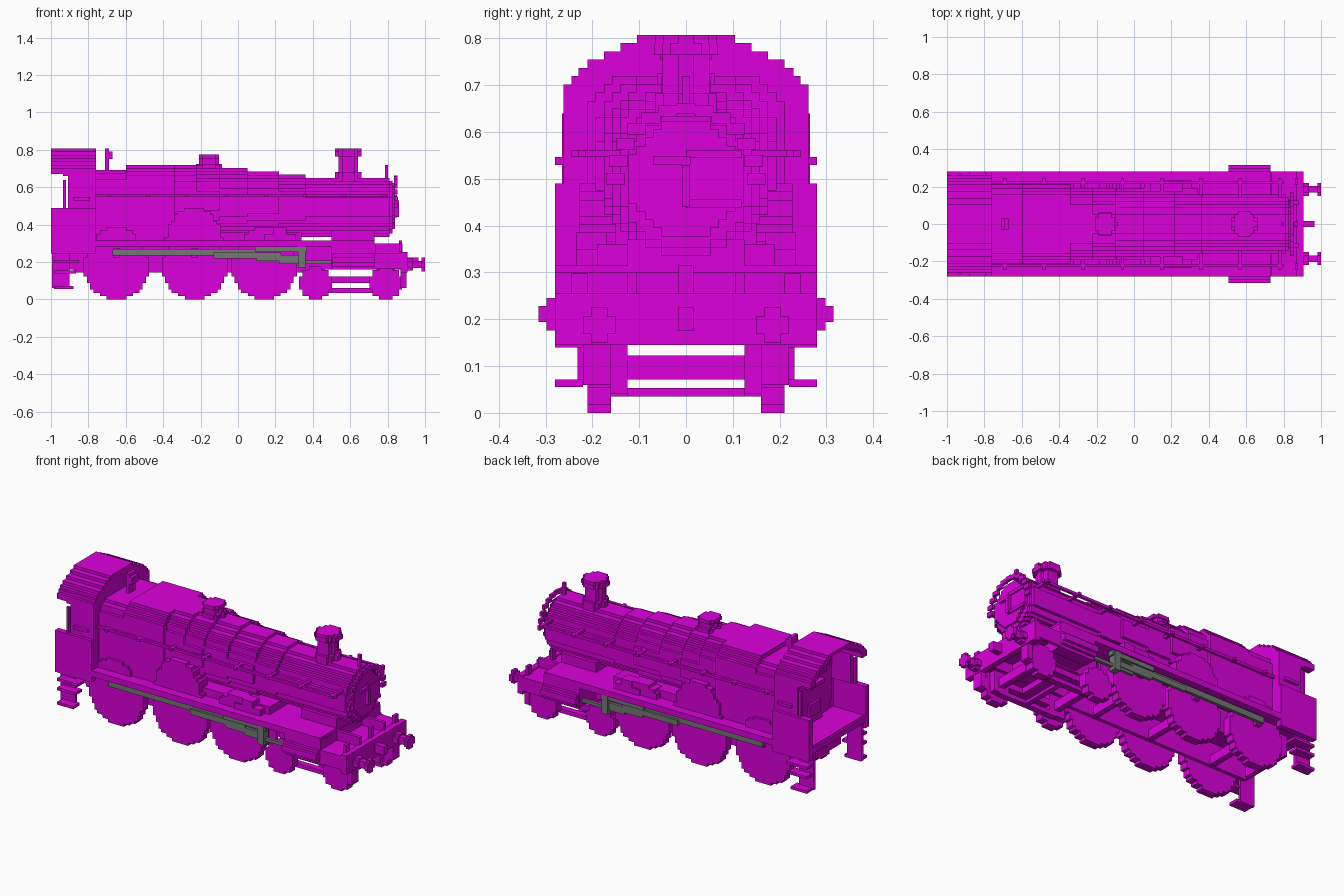
import bpy, bmesh, math

if "Cube" in bpy.data.objects:
    bpy.data.objects.remove(bpy.data.objects["Cube"])

V = 2 / 114  # size of one block step


def material(name, rgb):
    m = bpy.data.materials.new(name)
    m.use_nodes = True
    m.diffuse_color = (*rgb, 1)
    m.node_tree.nodes["Principled BSDF"].inputs["Base Color"].default_value = (*rgb, 1)
    return m


MAGENTA = material("magenta", (0.71, 0, 0.71))
GREY = material("rod grey", (0.17, 0.19, 0.17))


def finish(bm, name, mat):
    bmesh.ops.recalc_face_normals(bm, faces=bm.faces)
    me = bpy.data.meshes.new(name)
    bm.to_mesh(me)
    bm.free()
    me.materials.append(mat)
    ob = bpy.data.objects.new(name, me)
    bpy.context.collection.objects.link(ob)


def box(name, x, y, z, mat=MAGENTA):
    bm = bmesh.new()
    bmesh.ops.create_cube(bm, size=1)
    for v in bm.verts:
        for i, (a, b) in enumerate((x, y, z)):
            v.co[i] = a if v.co[i] < 0 else b
    finish(bm, name, mat)


def pair(name, x, y, z, mat=MAGENTA):
    box("left_" + name, x, y, z, mat)
    box("right_" + name, x, (-y[1], -y[0]), z, mat)


def stepped(name, axis, span, centre, r, rv=None, power=2, low=None):
    """Prism along an axis whose round section is cut into block steps."""
    rv = rv or r
    n = max(3, round(2 * rv / V))
    h = 2 * rv / n
    side = []
    for k in range(n):
        a = -rv + k * h
        if low is not None and a < low - 1e-4:
            continue
        t = abs((a + h / 2) / rv)
        w = max(1, round(r * (1 - t ** power) ** (1 / power) / V)) * V
        if side and abs(side[-1][0] - w) < 1e-5:
            side[-1] = (w, a + h)
        else:
            side += [(w, a), (w, a + h)]
    outline = side + [(-w, a) for w, a in reversed(side)]
    bm = bmesh.new()
    verts = []
    for u, v in outline:
        u, v, s = u + centre[0], v + centre[1], span[0]
        verts.append(bm.verts.new({"x": (s, u, v), "y": (u, s, v), "z": (u, v, s)}[axis]))
    face = bm.faces.new(verts)
    ext = bmesh.ops.extrude_face_region(bm, geom=[face])
    for v in ext["geom"]:
        if isinstance(v, bmesh.types.BMVert):
            v.co["xyz".index(axis)] = span[1]
    finish(bm, name, MAGENTA)


# Running plate, frames and front deck
box("running_plate", (-1, 0.73), (-0.28, 0.28), (0.28, 0.315))
box("front_deck", (0.71, 0.9), (-0.28, 0.28), (0.22, 0.246))
box("deck_riser", (0.71, 0.735), (-0.28, 0.28), (0.16, 0.3))
pair("deck_valance", (0.73, 0.88), (0.262, 0.28), (0.165, 0.23))
box("boiler_cradle", (-0.76, 0.34), (-0.19, 0.19), (0.31, 0.36))
box("smokebox_saddle", (0.5, 0.73), (-0.125, 0.125), (0.16, 0.37))
pair("main_frame", (-0.88, 0.36), (0.14, 0.16), (0.145, 0.3))
pair("front_frame", (0.36, 0.88), (0.105, 0.125), (0.16, 0.3))
box("frame_stretcher", (-0.9, -0.87), (-0.16, 0.16), (0.16, 0.3))

# Boiler, tapering forward in rings, with smokebox and door
rings = ((-0.24, -0.1, 0.72), (-0.1, 0.05, 0.702), (0.05, 0.22, 0.684),
         (0.22, 0.36, 0.667), (0.36, 0.81, 0.65))
for i, (a, b, top) in enumerate(rings):
    rad = (top - 0.335) / 2
    stepped(f"boiler_ring_{i}", "x", (a, b), (0, 0.335 + rad), rad)
stepped("smokebox_rim", "x", (0.78, 0.825), (0, 0.493), 0.14)
stepped("smokebox_door", "x", (0.82, 0.84), (0, 0.5), 0.123)
box("door_handle", (0.83, 0.86), (-0.009, 0.009), (0.44, 0.53))
box("door_handle_bar", (0.84, 0.855), (-0.07, 0.01), (0.53, 0.548))
for s in (-1, 1):
    box("door_hinge", (0.83, 0.85), (0, 0.12), (0.5 + s * 0.053 - 0.009, 0.5 + s * 0.053 + 0.009))

# Square-shouldered firebox
stepped("firebox", "x", (-0.6, -0.34), (0, 0.516), 0.21, 0.204, 5)
stepped("firebox_front", "x", (-0.34, -0.22), (0, 0.516), 0.2, 0.204, 3)
stepped("firebox_rear", "x", (-0.77, -0.6), (0, 0.5), 0.21, 0.193, 5)
box("firebox_base", (-0.77, -0.3), (-0.21, 0.21), (0.31, 0.46))

# Chimney, valve cover and whistle
for name, x, parts in (
    ("chimney", 0.59, ((0.63, 0.682, 0.066), (0.68, 0.775, 0.05), (0.765, 0.79, 0.068), (0.79, 0.807, 0.066))),
    ("valve_cover", -0.155, ((0.67, 0.725, 0.062), (0.72, 0.755, 0.045), (0.755, 0.775, 0.056))),
):
    for i, (a, b, r) in enumerate(parts):
        stepped(f"{name}_{i}", "z", (a, b), (x, 0), r)
box("whistle_stem", (-0.71, -0.69), (-0.03, 0.03), (0.68, 0.807))
box("whistle_body", (-0.7, -0.67), (-0.03, 0.03), (0.75, 0.79))

# Handrails, with the stepped arc over the smokebox door
pair("handrail", (-0.76, 0.8), (0.215, 0.23), (0.547, 0.562))
for i in range(8):
    x = -0.7 + i * 0.21
    pair("rail_post", (x, x + V), (0.14, 0.245), (0.547, 0.562))
for i in range(13):
    a = math.pi * i / 12
    y, z = 0.15 * math.cos(a), 0.5 + 0.15 * math.sin(a)
    box("door_rail", (0.835, 0.852), (y - 0.02, y + 0.02), (z - 0.012, z + 0.012))
box("top_lamp_bracket", (0.785, 0.803), (-0.009, 0.009), (0.64, 0.72))

# Cab: side sheets, front wall, arched roof and open rear
pair("cab_lower_side", (-1, -0.76), (0.245, 0.28), (0.245, 0.49))
pair("cab_upper_side", (-0.91, -0.76), (0.235, 0.262), (0.49, 0.702))
pair("cab_side_curve", (-0.935, -0.9), (0.235, 0.262), (0.66, 0.702))
pair("cab_grab_rail", (-0.935, -0.92), (0.25, 0.265), (0.49, 0.64))
pair("cab_arm_rest", (-0.88, -0.79), (0.25, 0.28), (0.53, 0.547))
box("cab_front_lower", (-0.79, -0.76), (-0.26, 0.26), (0.31, 0.7))
levels = ((0.262, 0.67), (0.245, 0.702), (0.23, 0.72), (0.21, 0.737),
          (0.175, 0.755), (0.14, 0.772), (0.105, 0.79))
for i, (w, z) in enumerate(levels):
    top = levels[i + 1][1] if i < 6 else 0.807
    inner = max(0, levels[i + 1][0] - 0.03) if i < 6 else 0
    pair(f"roof_step_{i}", (-1, -0.76), (inner, w), (z, top))
    box(f"cab_front_step_{i}", (-0.79, -0.76), (-w, w), (z, top))
box("cab_floor", (-0.99, -0.76), (-0.25, 0.25), (0.28, 0.32))
stepped("backhead", "x", (-0.83, -0.78), (0, 0.5), 0.18, 0.17, 3)
box("fire_door", (-0.845, -0.82), (-0.05, 0.05), (0.38, 0.45))
box("regulator_handle", (-0.86, -0.83), (-0.07, 0.07), (0.55, 0.57))
pair("gauge", (-0.85, -0.82), (0.05, 0.1), (0.6, 0.65))

# Cab steps
pair("step_back", (-0.995, -0.9), (0.215, 0.232), (0.06, 0.29))
for i, z in enumerate((0.055, 0.14, 0.195)):
    pair(f"cab_step_{i}", (-0.985, -0.88 + i * 0.015), (0.22, 0.28), (z, z + 0.016))

# Driving wheels, axles and splashers
for s, side in ((-1, "right"), (1, "left")):
    y = sorted((s * 0.16, s * 0.21))
    for i, x in enumerate((-0.65, -0.232, 0.14)):
        stepped(f"{side}_driving_wheel_{i}", "y", y, (x, 0.174), 0.174)
        stepped(f"{side}_wheel_hub_{i}", "y", sorted((s * 0.2, s * 0.232)), (x, 0.25), 0.026)
    for i, x in enumerate((0.415, 0.79)):
        stepped(f"{side}_bogie_wheel_{i}", "y", y, (x, 0.088), 0.088)
    stepped(f"{side}_splasher", "y", sorted((s * 0.15, s * 0.228)), (-0.235, 0.315), 0.15, 0.175, 2, 0)
    for i, x in enumerate((-0.65, 0.14)):
        stepped(f"{side}_low_splasher_{i}", "y", sorted((s * 0.15, s * 0.225)), (x, 0.315), 0.11, 0.07, 2, 0)
    # Outside cylinder and buffer
    stepped(f"{side}_cylinder", "x", (0.505, 0.73), (s * 0.245, 0.211), 0.07, 0.052)
    stepped(f"{side}_buffer_stem", "x", (0.89, 0.985), (s * 0.185, 0.187), 0.02)
    stepped(f"{side}_buffer_sleeve", "x", (0.89, 0.935), (s * 0.185, 0.187), 0.032)
    stepped(f"{side}_buffer_head", "x", (0.98, 1), (s * 0.185, 0.187), 0.038)
for i, x in enumerate((-0.65, -0.232, 0.14)):
    stepped(f"axle_{i}", "y", (-0.17, 0.17), (x, 0.174), 0.026)
pair("cylinder_cladding", (0.5, 0.73), (0.12, 0.28), (0.17, 0.3))
pair("reverser_box", (0.14, 0.31), (0.17, 0.235), (0.31, 0.35))
pair("reverser_step", (0.19, 0.26), (0.17, 0.235), (0.35, 0.385))

# Bogie frame
for i, x in enumerate((0.415, 0.79)):
    stepped(f"bogie_axle_{i}", "y", (-0.17, 0.17), (x, 0.097), 0.026)
    pair(f"bogie_horn_plate_{i}", (x - 0.05, x + 0.05), (0.125, 0.16), (0.04, 0.16))
pair("bogie_lower_bar", (0.42, 0.8), (0.125, 0.16), (0.035, 0.06))
pair("bogie_upper_bar", (0.4, 0.82), (0.125, 0.16), (0.088, 0.122))
box("bogie_stretcher", (0.56, 0.65), (-0.14, 0.14), (0.088, 0.122))
box("bogie_lower_tie", (0.6, 0.63), (-0.14, 0.14), (0.035, 0.053))

# Grey connecting and coupling rods
pair("coupling_rod", (-0.67, 0.1), (0.232, 0.25), (0.235, 0.27), GREY)
pair("connecting_rod", (-0.13, 0.23), (0.245, 0.263), (0.22, 0.252), GREY)
pair("small_end", (0.1, 0.34), (0.245, 0.263), (0.205, 0.237), GREY)
pair("slide_bar", (0.09, 0.37), (0.235, 0.27), (0.254, 0.28), GREY)
pair("crosshead", (0.32, 0.36), (0.23, 0.275), (0.17, 0.28), GREY)
pair("piston_rod", (0.22, 0.5), (0.24, 0.258), (0.19, 0.208), GREY)

# Buffer beam, coupling hook and lamp brackets
box("buffer_beam", (0.87, 0.905), (-0.28, 0.28), (0.145, 0.255))
box("coupling_hook", (0.89, 0.965), (-0.016, 0.016), (0.175, 0.225))
box("center_lamp_bracket", (0.86, 0.878), (-0.016, 0.016), (0.24, 0.315))
pair("lamp_bracket", (0.86, 0.878), (0.21, 0.245), (0.24, 0.298))
pair("guard_iron", (0.87, 0.9), (0.16, 0.22), (0.06, 0.15))
